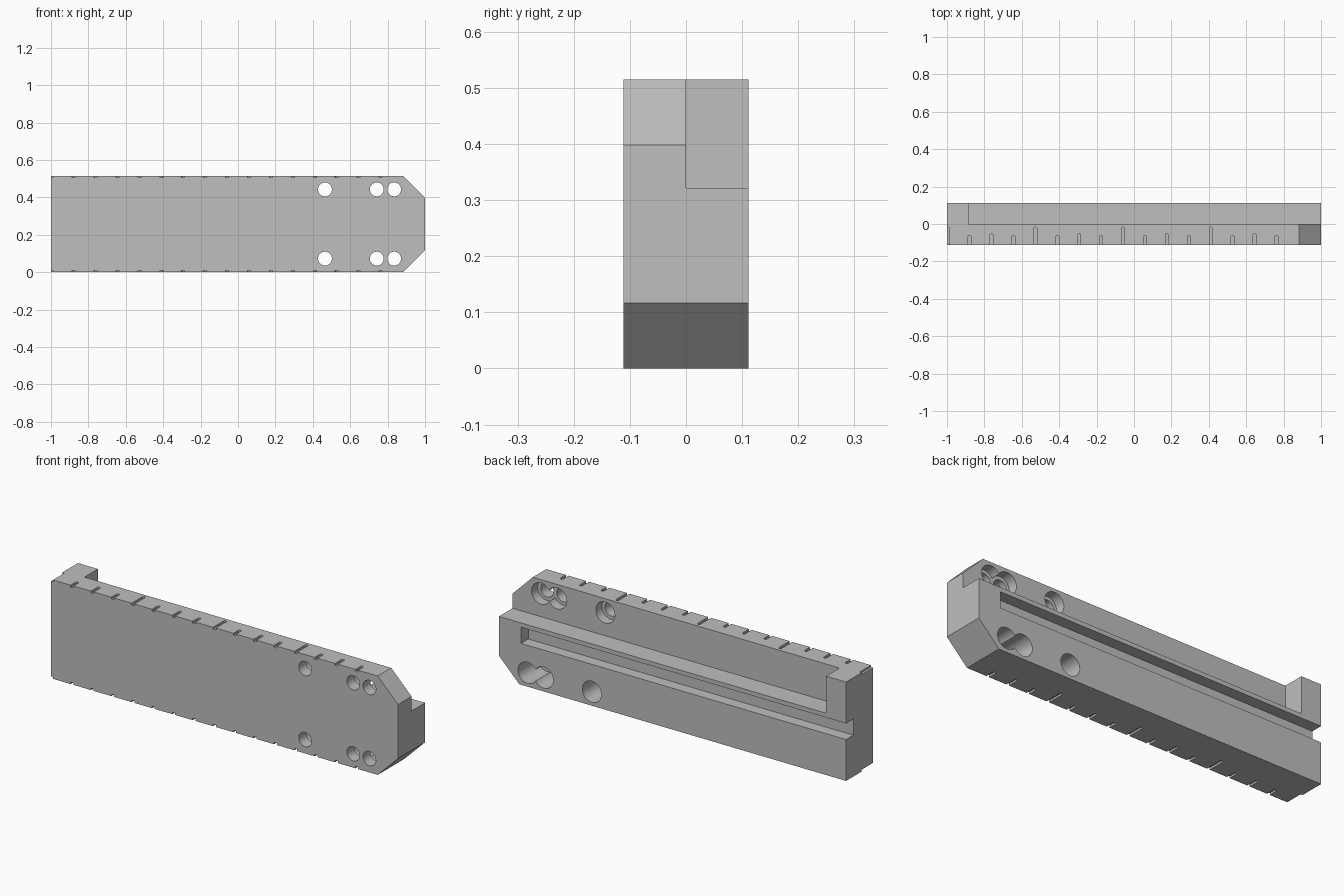
import bpy, bmesh, math
from mathutils import Vector

old = bpy.data.objects.get("Cube")
if old:
    bpy.data.objects.remove(old, do_unlink=True)

HEIGHT, HALF_DEPTH, CHAMFER = 0.515, 0.111, 0.117
MID = HEIGHT / 2

grey = bpy.data.materials.new("machined grey")
grey.use_nodes = True
COLOUR = (0.52, 0.52, 0.52, 1)
grey.diffuse_color = COLOUR
grey.node_tree.nodes["Principled BSDF"].inputs["Base Color"].default_value = COLOUR


def prism(name, points, axis, lo, hi):
    """Extrude a 2D outline along y (outline in xz) or z (outline in xy)."""
    place = (lambda a, b: (a, lo, b)) if axis == "y" else (lambda a, b: (a, b, lo))
    bm = bmesh.new()
    face = bm.faces.new([bm.verts.new(place(a, b)) for a, b in points])
    out = bmesh.ops.extrude_face_region(bm, geom=[face])
    move = Vector((0, hi - lo, 0)) if axis == "y" else Vector((0, 0, hi - lo))
    bmesh.ops.translate(bm, vec=move,
                        verts=[v for v in out["geom"] if isinstance(v, bmesh.types.BMVert)])
    bmesh.ops.recalc_face_normals(bm, faces=bm.faces)
    mesh = bpy.data.meshes.new(name)
    bm.to_mesh(mesh)
    bm.free()
    mesh.materials.append(grey)
    obj = bpy.data.objects.new(name, mesh)
    bpy.context.collection.objects.link(obj)
    return obj


def rect(x0, x1, z0, z1):
    return [(x0, z0), (x1, z0), (x1, z1), (x0, z1)]


def arc(x, z, r, sweep, steps):
    return [(x + r * math.cos(sweep * i / steps), z + r * math.sin(sweep * i / steps))
            for i in range(steps + 1)]


def circle(x, z, r):
    return arc(x, z, r, math.tau, 48)[:-1]


# Plate with two chamfered corners at one end
body = prism("slotted_plate", [
    (-1, 0), (1 - CHAMFER, 0), (1, CHAMFER), (1, HEIGHT - CHAMFER),
    (1 - CHAMFER, HEIGHT), (-1, HEIGHT)], "y", -HALF_DEPTH, HALF_DEPTH)
cutters = []

# Rear step and the long guide slot
cutters.append(prism("step_cutter", rect(-0.885, 1.2, 0.322, 0.7), "y", 0, 0.3))
cutters.append(prism("slot_cutter", rect(-1.2, 0.873, MID - 0.042, MID + 0.042),
                     "y", HALF_DEPTH - 0.06, 0.3))

# Counterbored screw holes, mirrored about the middle height
for x in (0.465, 0.742, 0.835):
    for side in (-1, 1):
        z = MID + side * 0.185
        cutters.append(prism("bore_cutter", circle(x, z, 0.055), "y", -0.05, 0.3))
        cutters.append(prism("hole_cutter", circle(x, z, 0.037), "y", -0.3, 0.2))

# Ruler ticks with round ends on the top and bottom edges
LENGTHS = (0.095, 0.05, 0.06, 0.05)
for i in range(16):
    x, w = -0.996 + i * 0.1172, 0.008
    tip = -HALF_DEPTH + LENGTHS[i % 4] - w
    outline = arc(x, tip, w, math.pi, 8) + [(x - w, -0.2), (x + w, -0.2)]
    for lo, hi in ((-0.1, 0.01), (HEIGHT - 0.01, HEIGHT + 0.1)):
        cutters.append(prism("tick_cutter", outline, "z", lo, hi))

# Apply all cuts
for cutter in cutters:
    cutter.hide_render = True
    mod = body.modifiers.new("cut", "BOOLEAN")
    mod.operation = "DIFFERENCE"
    mod.solver = "EXACT"
    mod.object = cutter
bpy.context.view_layer.update()
result = bpy.data.meshes.new_from_object(
    body.evaluated_get(bpy.context.evaluated_depsgraph_get()))
body.modifiers.clear()
body.data = result
result.materials.clear()
result.materials.append(grey)
for polygon in result.polygons:
    polygon.material_index = 0
for cutter in cutters:
    bpy.data.objects.remove(cutter, do_unlink=True)

# Smooth bores, sharp edges
bpy.ops.object.select_all(action="DESELECT")
body.select_set(True)
bpy.context.view_layer.objects.active = body
bpy.ops.object.shade_smooth_by_angle(angle=math.radians(30))
